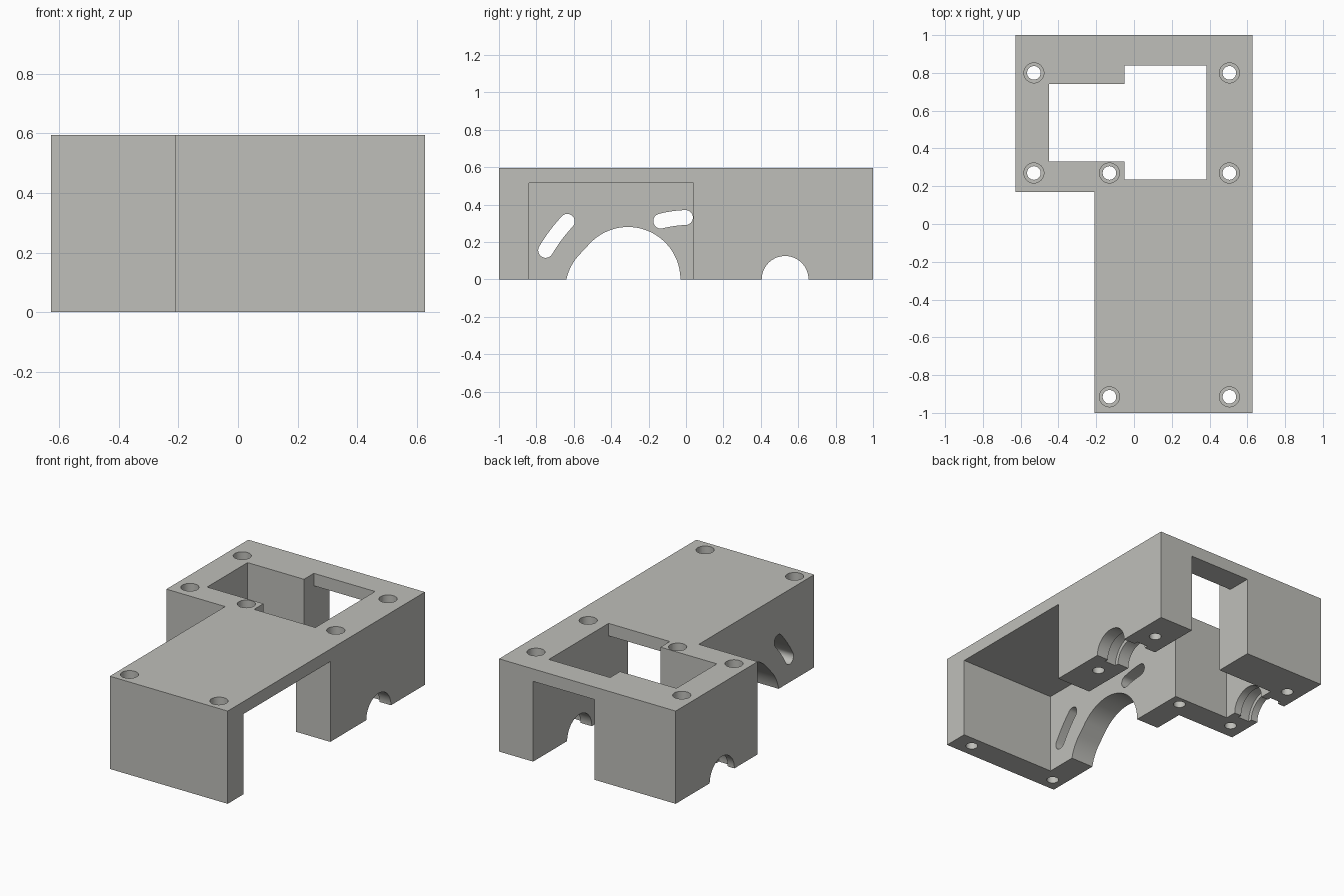
import bpy, bmesh, math
from mathutils import Vector

if "Cube" in bpy.data.objects:
    bpy.data.objects.remove(bpy.data.objects["Cube"])

H = 0.595          # overall height
CEIL = 0.515       # underside of the lid

gray = bpy.data.materials.new("warm_gray")
gray.diffuse_color = (0.52, 0.52, 0.49, 1)
gray.use_nodes = True
gray.node_tree.nodes["Principled BSDF"].inputs["Base Color"].default_value = gray.diffuse_color


def prism(name, pts, lo, hi, axis="z"):
    """Extrude a 2D outline: (x, y) along z, or (y, z) along x."""
    bm = bmesh.new()
    place = (lambda p: (p[0], p[1], lo)) if axis == "z" else (lambda p: (lo, p[0], p[1]))
    face = bm.faces.new([bm.verts.new(place(p)) for p in pts])
    out = bmesh.ops.extrude_face_region(bm, geom=[face])
    step = Vector((0, 0, hi - lo)) if axis == "z" else Vector((hi - lo, 0, 0))
    verts = [g for g in out["geom"] if isinstance(g, bmesh.types.BMVert)]
    bmesh.ops.translate(bm, verts=verts, vec=step)
    bmesh.ops.recalc_face_normals(bm, faces=bm.faces)
    me = bpy.data.meshes.new(name)
    bm.to_mesh(me)
    bm.free()
    ob = bpy.data.objects.new(name, me)
    bpy.context.collection.objects.link(ob)
    me.materials.append(gray)
    return ob


def arc(cx, cy, r, a0, a1, n=24):
    angles = [math.radians(a0 + (a1 - a0) * i / n) for i in range(n + 1)]
    return [(cx + r * math.cos(a), cy + r * math.sin(a)) for a in angles]


def circle(cx, cy, r, n=48):
    return arc(cx, cy, r, 0, 360, n)[:-1]


def curved_slot(pivot, start, end, r):
    """Round-ended slot following an arc about a pivot."""
    d0, d1 = Vector(start) - Vector(pivot), Vector(end) - Vector(pivot)
    rad = (d0.length + d1.length) / 2
    a0, a1 = (math.degrees(math.atan2(d.y, d.x)) for d in (d0, d1))
    px, py = pivot
    p0, p1 = arc(px, py, rad, a0, a0, 1)[0], arc(px, py, rad, a1, a1, 1)[0]
    return (arc(px, py, rad + r, a0, a1, 12)[:-1] + arc(*p1, r, a1, a1 - 180, 16)
            + arc(px, py, rad - r, a1, a0, 12)[1:-1] + arc(*p0, r, a0 + 180, a0, 16)[:-1])


def cut(target, cutter):
    cutter.hide_render = True
    mod = target.modifiers.new("cut", "BOOLEAN")
    mod.operation = "DIFFERENCE"
    mod.solver = "EXACT"
    mod.object = cutter
    bpy.context.view_layer.objects.active = target
    bpy.ops.object.modifier_apply(modifier=mod.name)
    bpy.data.objects.remove(cutter, do_unlink=True)


# Solid L-shaped block
housing = prism("housing", [(-0.21, -1), (0.627, -1), (0.627, 1), (-0.627, 1),
                            (-0.627, 0.17), (-0.21, 0.17)], 0, H)

# Cavity below the lid, open at the bottom, right side and back
cut(housing, prism("cavity", [(-0.05, -0.84), (0.8, -0.84), (0.8, 0.04), (0.385, 0.04),
                              (0.385, 1.2), (-0.05, 1.2), (-0.05, 0.74), (-0.45, 0.74),
                              (-0.45, 0.33), (-0.05, 0.33)], -0.2, CEIL))

# Stepped window through the lid
cut(housing, prism("window", [(-0.45, 0.33), (-0.05, 0.33), (-0.05, 0.235), (0.385, 0.235),
                              (0.385, 0.84), (-0.05, 0.84), (-0.05, 0.74), (-0.45, 0.74)],
                   CEIL - 0.1, H + 0.1))

# Big arch in the left wall, swept slightly toward the front
arch = ([(-0.03, -0.2)] + arc(-0.31, 0, 0.28, 0, 137, 40)
        + arc(-0.366, -0.06, 0.28, 137, 180, 14) + [(-0.646, -0.2)])
cut(housing, prism("arch", arch, -0.3, 0.1, "x"))

# Two curved adjustment slots in the left wall
for s, e in (((-0.75, 0.155), (-0.635, 0.31)), ((-0.135, 0.312), (-0.003, 0.33))):
    cut(housing, prism("slot", curved_slot((0.02, -0.3), s, e, 0.04), -0.3, 0.1, "x"))

# Axle bores with a wider bearing groove inside each wall
for lo, hi, mid in ((0.3, 0.7, 0.505), (-0.7, -0.4, -0.54)):
    cut(housing, prism("axle_bore", circle(0.53, 0, 0.125, 64), lo, hi, "x"))
    cut(housing, prism("bearing_groove", circle(0.53, 0, 0.15, 64), mid - 0.04, mid + 0.04, "x"))

# Counterbored screw holes
for x, y in ((-0.53, 0.8), (0.505, 0.8), (-0.53, 0.27), (-0.13, 0.27),
             (0.505, 0.27), (-0.13, -0.915), (0.505, -0.915)):
    cut(housing, prism("screw_hole", circle(x, y, 0.036, 32), -0.1, H + 0.1))
    cut(housing, prism("screw_head_recess", circle(x, y, 0.053, 32), 0.3, H + 0.1))

bpy.ops.object.select_all(action="DESELECT")
housing.select_set(True)
bpy.context.view_layer.objects.active = housing
bpy.ops.object.shade_smooth_by_angle(angle=math.radians(30))
